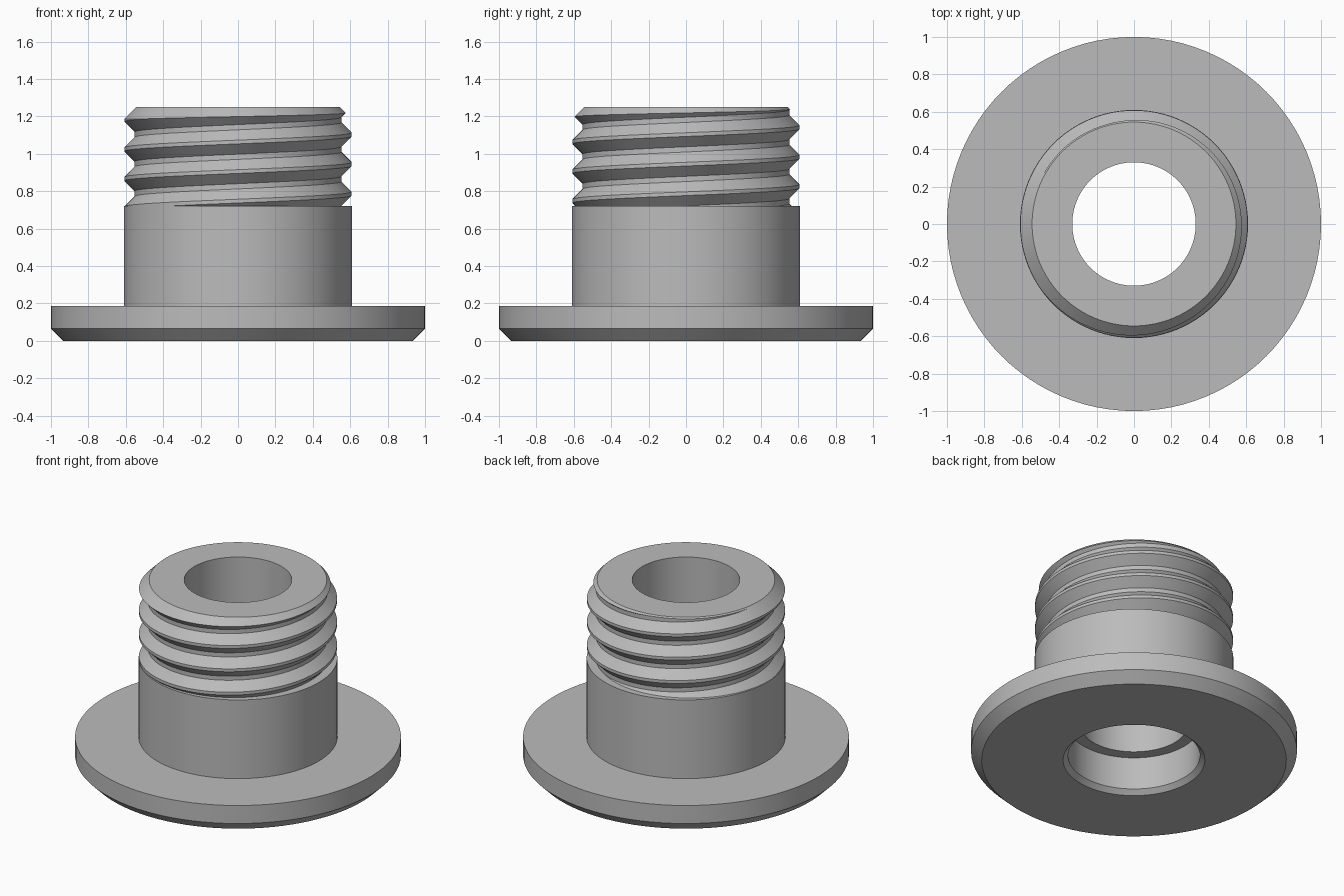
import bpy, bmesh, math

cube = bpy.data.objects.get("Cube")
if cube:
    bpy.data.objects.remove(cube, do_unlink=True)

SEGMENTS = 96
PITCH = 0.158

grey = bpy.data.materials.new("plain grey")
grey.use_nodes = True
grey.diffuse_color = (0.5, 0.5, 0.5, 1)
grey.node_tree.nodes["Principled BSDF"].inputs["Base Color"].default_value = (0.5, 0.5, 0.5, 1)


def finish(bm, name):
    """Turn a bmesh into a named object with the shared material."""
    bmesh.ops.recalc_face_normals(bm, faces=bm.faces)
    mesh = bpy.data.meshes.new(name)
    bm.to_mesh(mesh)
    bm.free()
    mesh.materials.append(grey)
    obj = bpy.data.objects.new(name, mesh)
    bpy.context.collection.objects.link(obj)
    return obj


def select_only(obj):
    bpy.ops.object.select_all(action='DESELECT')
    obj.select_set(True)
    bpy.context.view_layer.objects.active = obj


def lathe(name, profile):
    """Revolve a closed (radius, height) profile about z."""
    bm = bmesh.new()
    verts = [bm.verts.new((r, 0, z)) for r, z in profile]
    edges = [bm.edges.new((v, verts[i - 1])) for i, v in enumerate(verts)]
    bmesh.ops.spin(bm, geom=verts + edges, cent=(0, 0, 0), axis=(0, 0, 1),
                   angle=math.tau, steps=SEGMENTS)
    bmesh.ops.remove_doubles(bm, verts=bm.verts, dist=1e-5)
    return finish(bm, name)


def helical_rod(name, tooth, start, turns):
    """Solid rod with a right-hand thread; tooth lists (radius, offset) over one pitch."""
    bm = bmesh.new()
    n = len(tooth)
    grid = []
    for i in range(n * turns):
        r, off = tooth[i % n]
        row = []
        for j in range(SEGMENTS):
            a = math.tau * j / SEGMENTS
            z = start + (i // n + j / SEGMENTS) * PITCH + off
            row.append(bm.verts.new((r * math.cos(a), r * math.sin(a), z)))
        grid.append(row)
    # the end of each turn joins the beginning of the next
    for i in range(n * (turns - 1) - 1):
        for j in range(SEGMENTS):
            if j + 1 < SEGMENTS:
                right = (grid[i][j + 1], grid[i + 1][j + 1])
            else:
                right = (grid[i + n][0], grid[i + n + 1][0])
            bm.faces.new((grid[i][j], right[0], right[1], grid[i + 1][j]))
    # square off and close both ends
    for z, direction in ((0.6, -1), (1.35, 1)):
        geom = bm.verts[:] + bm.edges[:] + bm.faces[:]
        bmesh.ops.bisect_plane(bm, geom=geom, plane_co=(0, 0, z),
                               plane_no=(0, 0, direction), clear_outer=True)
    rim = [e for e in bm.edges if e.is_boundary]
    bmesh.ops.holes_fill(bm, edges=rim, sides=0)
    return finish(bm, name)


# Flange and plain barrel with stepped, chamfered bore
body = lathe("flanged_body", [
    (0.435, 0), (0.935, 0), (1, 0.065), (1, 0.187), (0.61, 0.187), (0.61, 0.72),
    (0.33, 0.72), (0.33, 0.25), (0.405, 0.25), (0.405, 0.03)])

# Threaded neck: chamfered sleeve trimmed by the helical rod
neck = lathe("threaded_neck", [
    (0.33, 0.72), (0.65, 0.72), (0.65, 1.145), (0.545, 1.25), (0.33, 1.25)])
rod = helical_rod("thread_cutter", [
    (0.608, -0.01), (0.608, 0.01), (0.553, 0.065), (0.553, 0.093)],
    0.945 - 4 * PITCH, 9)

trim = neck.modifiers.new("thread", 'BOOLEAN')
trim.operation = 'INTERSECT'
trim.solver = 'EXACT'
trim.object = rod
select_only(neck)
bpy.ops.object.modifier_apply(modifier=trim.name)
bpy.data.objects.remove(rod, do_unlink=True)

for part in (body, neck):
    select_only(part)
    bpy.ops.object.shade_smooth_by_angle(angle=math.radians(25))
